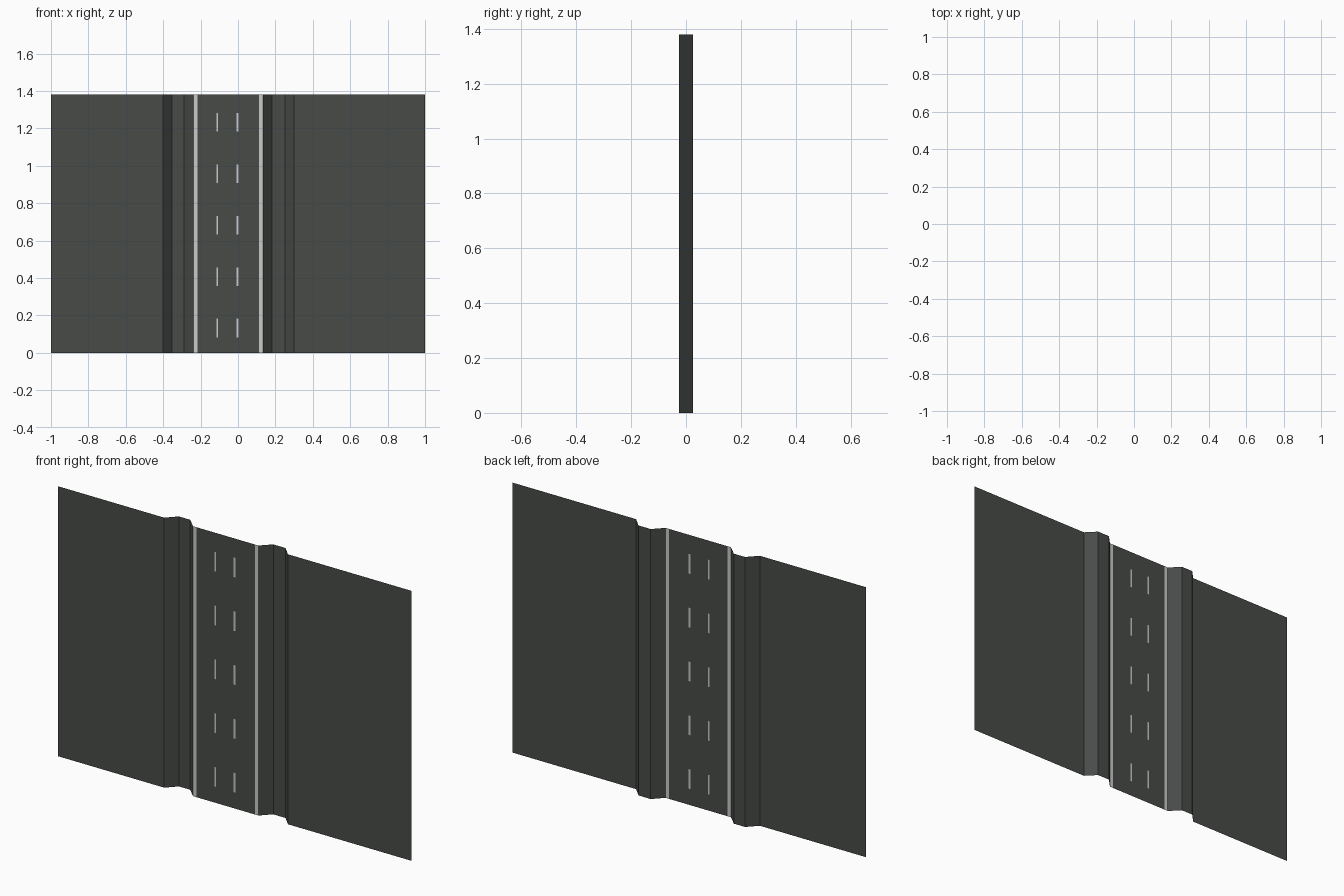
import bpy

if "Cube" in bpy.data.objects:
    bpy.data.objects.remove(bpy.data.objects["Cube"])

HEIGHT = 1.38
NEAR, FAR = -0.025, 0.025          # the two depth levels of the folded sheet


def material(name, rgb):
    m = bpy.data.materials.new(name)
    m.diffuse_color = (*rgb, 1)
    m.use_nodes = True
    m.node_tree.nodes["Principled BSDF"].inputs["Base Color"].default_value = m.diffuse_color
    return m


asphalt = material("asphalt", (0.065, 0.07, 0.066))
paint = material("road_paint", (0.6, 0.6, 0.6))


def make_object(name, verts, faces, mat):
    mesh = bpy.data.meshes.new(name)
    mesh.from_pydata(verts, [], faces)
    mesh.validate()
    mesh.materials.append(mat)
    ob = bpy.data.objects.new(name, mesh)
    bpy.context.collection.objects.link(ob)
    return ob


def strip(name, profile, mat=asphalt):
    """Single-thickness sheet: an (x, y) profile extruded up z."""
    n = len(profile)
    verts = [(x, y, z) for z in (0, HEIGHT) for x, y in profile]
    faces = [(i, i + 1, n + i + 1, n + i) for i in range(n - 1)]
    return make_object(name, verts, faces, mat)


def cells(name, xs, zs, keep, mat):
    """Flat road panel built from the grid cells chosen by keep(i, j)."""
    n = len(xs)
    verts = [(x, NEAR, z) for z in zs for x in xs]
    faces = [(j * n + i, j * n + i + 1, (j + 1) * n + i + 1, (j + 1) * n + i)
             for j in range(len(zs) - 1) for i in range(n - 1) if keep(i, j)]
    ob = make_object(name, verts, faces, mat)
    # drop grid points that belong to no face
    import bmesh
    bm = bmesh.new()
    bm.from_mesh(ob.data)
    for v in [v for v in bm.verts if not v.link_faces]:
        bm.verts.remove(v)
    bm.to_mesh(ob.data)
    bm.free()
    return ob


# outer ground panels
strip("left_ground", [(-1, NEAR), (-0.40, NEAR)])
strip("right_ground", [(0.30, NEAR), (1, NEAR)])

# folded ditches on either side of the road
strip("left_ditch", [(-0.40, NEAR), (-0.352, FAR), (-0.288, FAR), (-0.237, NEAR)])
strip("right_ditch", [(0.133, NEAR), (0.182, FAR), (0.251, FAR), (0.30, NEAR)])

# painted edge lines
strip("left_edge_line", [(-0.237, NEAR), (-0.217, NEAR)], paint)
strip("right_edge_line", [(0.113, NEAR), (0.133, NEAR)], paint)

# road surface with dashes set flush into it
xs = [-0.217, -0.116, -0.106, -0.007, 0.003, 0.113]
zs = [0]
for k in range(5):
    zs += [0.082 + 0.275 * k, 0.182 + 0.275 * k]
zs.append(HEIGHT)
is_dash = lambda i, j: i % 2 == 1 and j % 2 == 1
cells("road_surface", xs, zs, lambda i, j: not is_dash(i, j), asphalt)
cells("lane_dashes", xs, zs, is_dash, paint)
